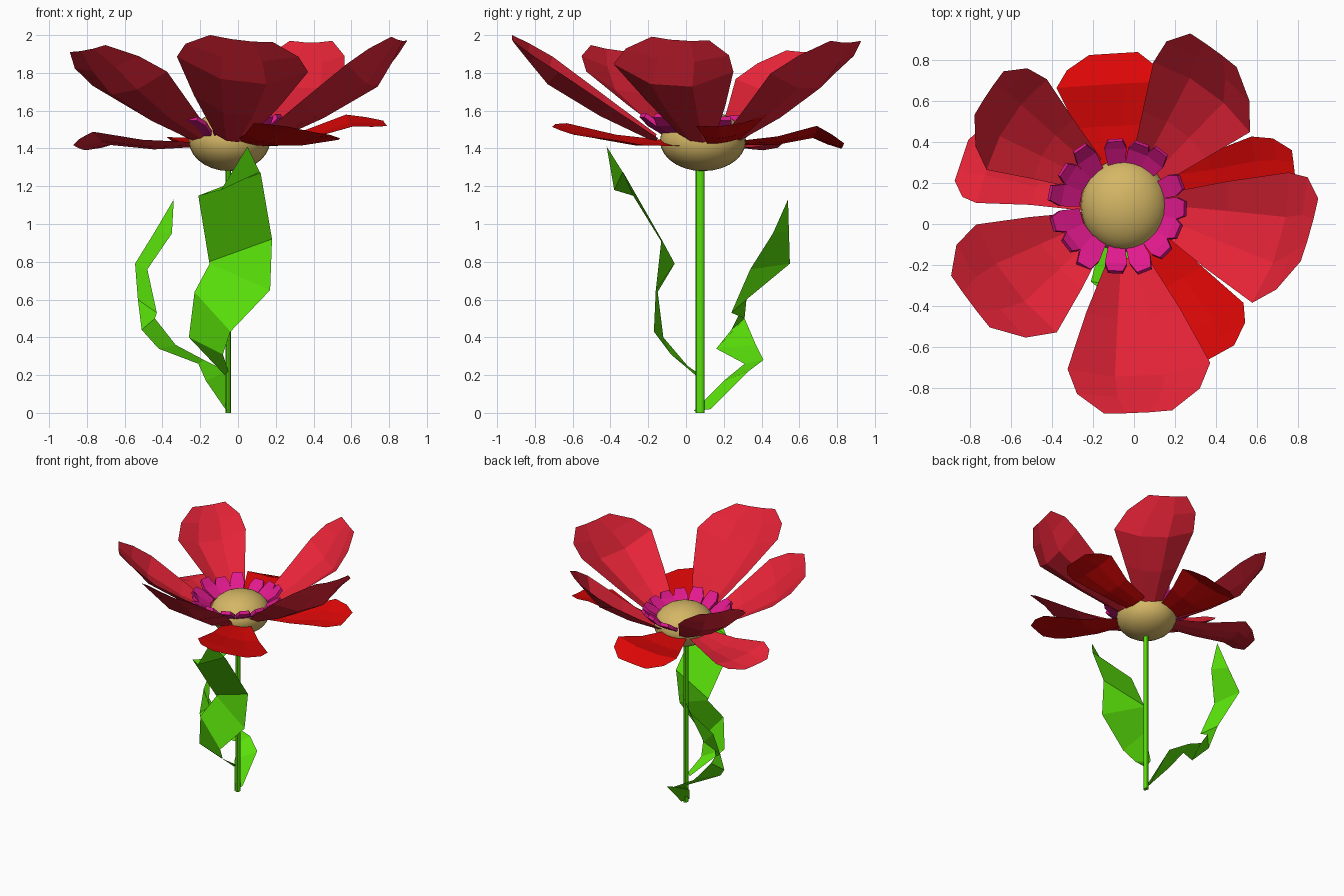
import bpy, math, random
from mathutils import Vector as V

if "Cube" in bpy.data.objects:
    bpy.data.objects.remove(bpy.data.objects["Cube"])

random.seed(4)


def material(name, rgb):
    m = bpy.data.materials.new(name)
    m.diffuse_color = (*rgb, 1)
    m.use_nodes = True
    m.node_tree.nodes["Principled BSDF"].inputs["Base Color"].default_value = m.diffuse_color
    return m


CRIMSON = material("crimson", (0.78, 0.017, 0.038))
RED = material("red", (0.72, 0.002, 0.002))
PINK = material("magenta", (0.76, 0.01, 0.27))
TAN = material("tan", (0.66, 0.47, 0.13))
GREEN = material("green", (0.10, 0.75, 0.003))


def make(name, verts, faces, mat):
    me = bpy.data.meshes.new(name)
    me.from_pydata([tuple(v) for v in verts], [], faces)
    me.validate()
    me.materials.append(mat)
    ob = bpy.data.objects.new(name, me)
    bpy.context.collection.objects.link(ob)
    return ob


def grid_faces(rows, cols):
    return [(r * cols + c, r * cols + c + 1, (r + 1) * cols + c + 1, (r + 1) * cols + c)
            for r in range(rows - 1) for c in range(cols - 1)]


def petal(name, base, wide, tip, width, cup, roll, mat):
    """Faceted cupped petal: narrow base, widest at 'wide', clipped round tip."""
    p0, p1, p2 = V(base), V(wide), V(tip)
    axis = (p1 - p0).normalized()
    side = axis.cross(V((0, 0, 1))).normalized()
    normal = side.cross(axis)
    side = (side * math.cos(roll) + normal * math.sin(roll)).normalized()
    rows = [(p0, 0.09, 0.3), (p0.lerp(p1, 0.5) - normal * 0.02, width * 0.66, 0.8),
            (p1, width, 1), (p1.lerp(p2, 0.55), width * 0.86, 0.5), (p2, width * 0.48, 0.1)]
    verts = []
    for c, w, k in rows:
        for u in (-1, -0.35, 0.35, 1):
            verts.append(c + side * w * u + normal * cup * k * abs(u) ** 1.5)
    make(name, verts, grid_faces(5, 4), mat)


# Upper cup of petals
petal("petal_front", (-.03, -.17, 1.43), (.03, -.75, 1.73), (.02, -.92, 1.97), .35, .13, .13, CRIMSON)
petal("petal_right", (.15, .06, 1.42), (.72, -.08, 1.71), (.86, -.03, 1.97), .33, .13, .07, CRIMSON)
petal("petal_back_right", (.07, .26, 1.43), (.36, .66, 1.70), (.39, .85, 1.96), .29, .11, 0, CRIMSON)
petal("petal_back_left", (-.22, .25, 1.43), (-.61, .51, 1.68), (-.71, .64, 1.91), .265, .10, 0, CRIMSON)
petal("petal_front_left", (-.20, -.02, 1.43), (-.61, -.29, 1.68), (-.80, -.38, 1.92), .33, .10, -.13, CRIMSON)

# Lower spreading petals
petal("low_petal_left", (-.22, .15, 1.41), (-.70, .31, 1.42), (-.84, .31, 1.40), .22, .04, -.13, CRIMSON)
petal("low_petal_back", (-.10, .27, 1.42), (-.13, .68, 1.46), (-.10, .83, 1.41), .25, .03, .12, RED)
petal("low_petal_right", (.15, .2, 1.43), (.60, .24, 1.52), (.78, .27, 1.53), .19, .03, -.16, RED)
petal("low_petal_front", (.06, -.07, 1.42), (.31, -.51, 1.46), (.38, -.65, 1.49), .26, .03, .17, RED)

# Flower centre: flattened smooth ball
bpy.ops.mesh.primitive_uv_sphere_add(segments=28, ring_count=14, radius=1, location=(-.045, .09, 1.44))
disc = bpy.context.object
disc.name = "flower_centre"
disc.scale = (.215, .228, .16)
disc.data.materials.append(TAN)
bpy.ops.object.shade_smooth()

# Ring of small stamen scales leaning outward
N = 15
for i in range(N):
    a = math.tau * i / N + random.uniform(-.08, .08)
    out, side = V((math.cos(a), math.sin(a), 0)), V((-math.sin(a), math.cos(a), 0))
    c = V((-.075, .088, 0))
    lift = random.uniform(-.015, .02)
    long = random.uniform(-.015, .015)
    verts = []
    for off in (0, .022):
        for r, z, w in ((.20, 1.465, .04), (.29, 1.52, .054), (.335 + long, 1.56 + lift, .036)):
            for s in (-1, 1):
                verts.append(c + out * (r - off * .6) + side * w * s + V((0, 0, z + off)))
    faces = [(0, 1, 3, 2), (2, 3, 5, 4), (7, 6, 8, 9), (9, 8, 10, 11),
             (1, 0, 6, 7), (4, 5, 11, 10), (0, 2, 8, 6), (2, 4, 10, 8),
             (3, 1, 7, 9), (5, 3, 9, 11)]
    make(f"stamen_{i + 1}", verts, faces, PINK)

# Stem, slightly flattened
bpy.ops.mesh.primitive_cylinder_add(vertices=10, radius=.024, depth=1.32, location=(-.052, .075, .66))
stem = bpy.context.object
stem.name = "stem"
stem.scale.x = .65
stem.data.materials.append(GREEN)


def leaf(name, rows, tip):
    """Twisting ribbon leaf from left/right edge pairs, closed by a point."""
    verts = [p for pair in rows for p in pair] + [tip]
    n = len(verts) - 1
    make(name, verts, grid_faces(len(rows), 2) + [(n - 2, n - 1, n)], GREEN)


leaf("front_leaf", [
    ((-.07, .05, .20), (-.05, .05, .22)),
    ((-.26, -.12, .40), (-.08, -.08, .31)),
    ((-.23, -.15, .64), (-.04, -.17, .43)),
    ((-.15, -.06, .79), (.17, -.16, .65)),
    ((-.153, -.065, .80), (.18, -.13, .92)),
    ((-.21, -.28, 1.15), (.12, -.33, 1.27)),
    ((-.09, -.38, 1.18), (.115, -.335, 1.275)),
], (.05, -.42, 1.41))

leaf("back_leaf", [
    ((-.06, .04, .01), (-.05, .13, .02)),
    ((-.17, .20, .17), (-.06, .33, .22)),
    ((-.21, .31, .26), (-.18, .41, .28)),
    ((-.42, .16, .34), (-.33, .37, .36)),
    ((-.51, .24, .44), (-.44, .31, .50)),
    ((-.53, .32, .60), (-.43, .24, .53)),
    ((-.545, .55, .79), (-.48, .34, .76)),
    ((-.44, .545, .96), (-.35, .46, .95)),
], (-.34, .54, 1.13))
